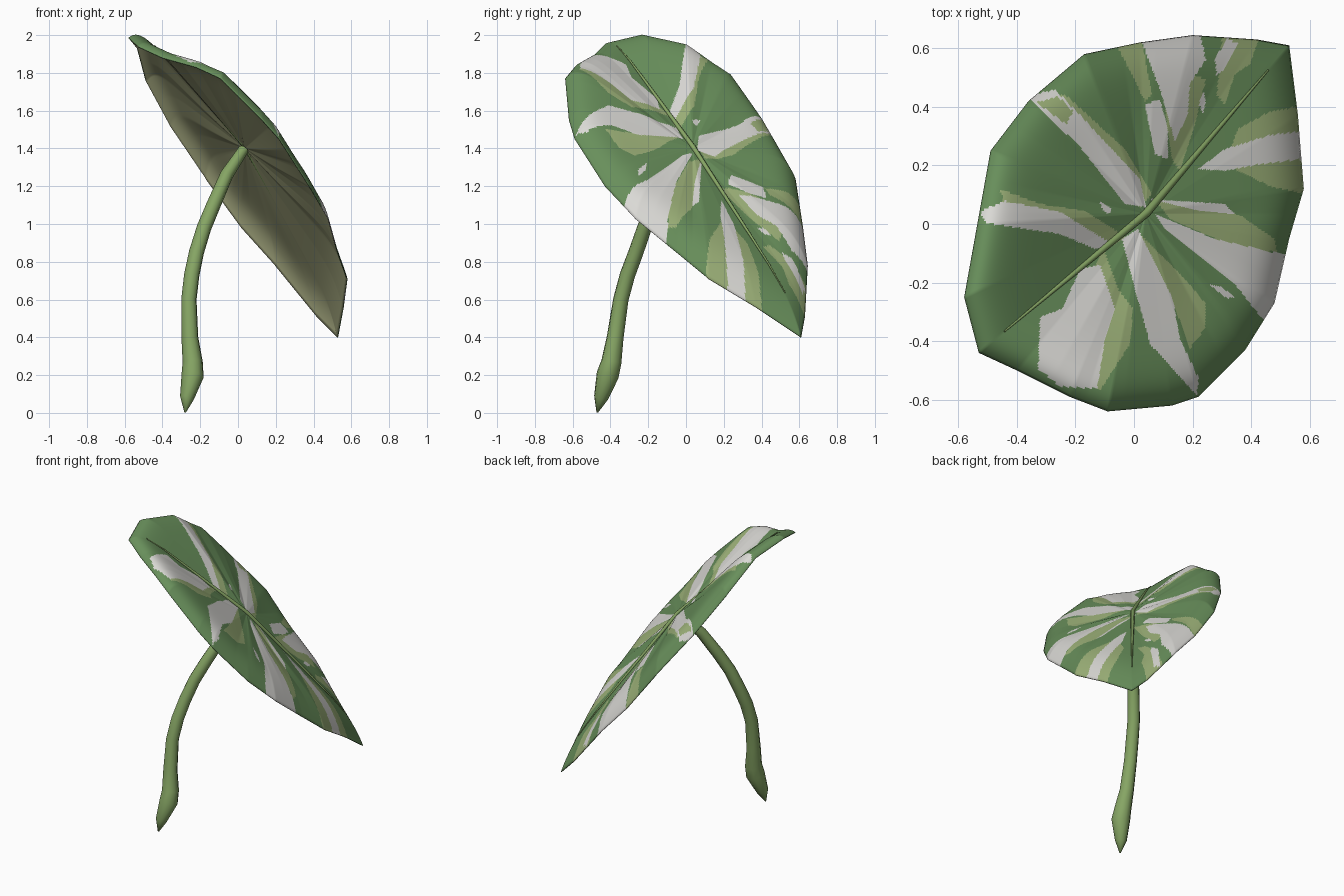
import bpy, bmesh, math
from mathutils import Vector


def material(name, rgb):
    m = bpy.data.materials.new(name)
    lin = [((c / 255 + 0.055) / 1.055) ** 2.4 for c in rgb]
    m.diffuse_color = (*lin, 1)
    return m


GREEN = material("leaf green", (104, 143, 91))
LIGHT = material("pale green", (157, 178, 121))
WHITE = material("cream white", (219, 218, 214))
UNDER = material("olive underside", (172, 176, 133))
STALK = material("stalk green", (134, 165, 100))


def finish(bm, name, mats, angle):
    me = bpy.data.meshes.new(name)
    bm.to_mesh(me)
    bm.free()
    for m in mats:
        me.materials.append(m)
    ob = bpy.data.objects.new(name, me)
    bpy.context.collection.objects.link(ob)
    bpy.ops.object.select_all(action='DESELECT')
    bpy.context.view_layer.objects.active = ob
    ob.select_set(True)
    bpy.ops.object.shade_smooth_by_angle(angle=math.radians(angle))
    return ob


def tube(name, path, mat, sides):
    """Sweep a round section along (x, y, z, radius) points."""
    bm = bmesh.new()
    pts = [Vector(p[:3]) for p in path]
    rings = []
    for i, p in enumerate(pts):
        d = (pts[min(i + 1, len(pts) - 1)] - pts[max(i - 1, 0)]).normalized()
        u = d.cross(Vector((1, -1, 0))).normalized()
        v = d.cross(u)
        angs = [2 * math.pi * k / sides for k in range(sides)]
        rings.append([bm.verts.new(p + path[i][3] * (u * math.cos(a) + v * math.sin(a)))
                      for a in angs])
    for a, b in zip(rings, rings[1:]):
        for k in range(sides):
            j = (k + 1) % sides
            bm.faces.new((a[k], a[j], b[j], b[k]))
    bm.faces.new(rings[0])
    bm.faces.new(rings[-1])
    bmesh.ops.recalc_face_normals(bm, faces=bm.faces[:])
    return finish(bm, name, [mat], 75)


# Leaf outline, counter-clockwise from the drooping tip
RIM = [Vector(p) for p in (
    (.53, .61, .40), (.42, .63, .51), (.20, .645, .78), (.02, .62, .98), (-.17, .58, 1.24),
    (-.36, .42, 1.52), (-.49, .25, 1.76), (-.535, 0, 1.93), (-.58, -.25, 1.985),
    (-.53, -.44, 1.94), (-.40, -.50, 1.88), (-.22, -.59, 1.83), (-.09, -.64, 1.77),
    (.13, -.62, 1.55), (.22, -.59, 1.45), (.38, -.43, 1.20), (.48, -.27, 1.03),
    (.53, -.05, .85), (.58, .12, .71), (.56, .37, .56))]
HUB = Vector((.04, .035, 1.405))
VEINS = [math.radians(a) for a in (135, 168, -108, -62, -37, 0, 62, 98)]


def surface(s, t):
    """Leaf point: s runs round the rim, t from hub (0) to rim (1)."""
    i = int(s) % len(RIM)
    rim = RIM[i].lerp(RIM[(i + 1) % len(RIM)], s % 1)
    p = HUB.lerp(rim, t)
    ang = math.atan2(rim.y - HUB.y, rim.x - HUB.x)
    near = min(abs(math.remainder(ang - v, 2 * math.pi)) for v in VEINS)
    dip = max(0, 1 - near / .2)
    p.z += .12 * t * (1 - t ** 10) - .012 * dip * math.sin(math.pi * t)
    return p


# Variegation patches, drawn in plan view in 1/293.5 units about the plan origin
patches = []


def patch(mat, *pts):
    poly = [((x - 1134) / 293.5, (225 - y) / 293.5) for x, y in pts]
    xs, ys = zip(*poly)
    patches.append((mat, poly, min(xs), max(xs), min(ys), max(ys)))


patch(1, (1040, 100), (1065, 95), (1125, 150), (1152, 195), (1140, 208), (1060, 125))
patch(2, (1028, 97), (1055, 90), (1082, 118), (1140, 180), (1146, 208), (1125, 205), (1080, 148))
patch(1, (1036, 103), (1058, 97), (1073, 112), (1066, 125))
patch(1, (1000, 190), (1040, 205), (1085, 212), (1126, 238), (1112, 247), (1005, 210))
patch(2, (980, 212), (1005, 202), (1060, 213), (1114, 246), (1095, 250), (1060, 235), (985, 224))
patch(2, (1100, 202), (1112, 210), (1108, 216), (1101, 208))
patch(1, (1095, 268), (1103, 248), (1118, 290), (1133, 310), (1130, 345), (1100, 392), (1085, 385))
patch(2, (1040, 318), (1062, 310), (1080, 270), (1100, 266), (1115, 310), (1105, 340),
      (1097, 390), (1060, 388), (1038, 370))
patch(1, (1140, 235), (1185, 280), (1206, 305), (1205, 330), (1190, 350), (1172, 300))
patch(2, (1122, 240), (1138, 230), (1173, 300), (1180, 340), (1199, 380), (1197, 397),
      (1150, 345), (1135, 290))
patch(2, (1208, 285), (1220, 287), (1235, 298), (1228, 300))
patch(1, (1155, 200), (1200, 206), (1240, 216), (1275, 240), (1277, 253), (1235, 248), (1170, 220))
patch(2, (1155, 215), (1215, 240), (1290, 257), (1283, 295), (1264, 322), (1235, 285), (1165, 230))
patch(2, (1150, 200), (1180, 202), (1225, 205), (1235, 215), (1200, 212))
patch(1, (1238, 130), (1270, 112), (1300, 107), (1305, 195), (1270, 187), (1225, 165))
patch(2, (1198, 170), (1225, 150), (1270, 136), (1302, 132), (1303, 160), (1260, 165), (1225, 172))
patch(1, (1118, 48), (1142, 42), (1152, 95), (1145, 102))
patch(1, (1165, 110), (1190, 75), (1206, 80), (1195, 125), (1180, 172), (1172, 160))
patch(2, (1142, 43), (1165, 36), (1200, 34), (1206, 60), (1190, 85), (1188, 115), (1175, 142),
      (1160, 90))
patch(2, (1145, 105), (1160, 100), (1168, 130), (1168, 160), (1155, 155))
patch(1, (1222, 38), (1259, 40), (1250, 65), (1235, 75), (1225, 105), (1217, 95))
patch(2, (1215, 60), (1228, 38), (1238, 45), (1225, 70), (1217, 76))
patch(2, (1203, 92), (1206, 100), (1203, 115), (1199, 105))


def inside(x, y, poly):
    hit = False
    for (x1, y1), (x2, y2) in zip(poly, poly[1:] + poly[:1]):
        if (y1 > y) != (y2 > y) and x < x1 + (y - y1) * (x2 - x1) / (y2 - y1):
            hit = not hit
    return hit


# Leaf blade: polar grid, coloured by patch, with an underside from solidify
STEP, RINGS = 28, 80
n = len(RIM) * STEP
bm = bmesh.new()
hub = bm.verts.new(HUB)
grid = [[bm.verts.new(surface(k / STEP, r / RINGS)) for k in range(n)]
        for r in range(1, RINGS + 1)]
for k in range(n):
    j = (k + 1) % n
    bm.faces.new((hub, grid[0][k], grid[0][j]))
    for a, b in zip(grid, grid[1:]):
        bm.faces.new((a[k], b[k], b[j], a[j]))
for f in bm.faces:
    c = f.calc_center_median()
    for mat, poly, x0, x1, y0, y1 in patches:
        if x0 < c.x < x1 and y0 < c.y < y1 and inside(c.x, c.y, poly):
            f.material_index = mat
leaf = finish(bm, "leaf_blade", [GREEN, LIGHT, WHITE, UNDER], 40)
sol = leaf.modifiers.new("underside", 'SOLIDIFY')
sol.thickness = .006
sol.offset = -1
sol.material_offset = 3
sol.material_offset_rim = 0


# Midrib lying on the blade from the upper lobe towards the tip
def rib_point(s, t):
    return (*(surface(s, t) + Vector((.002, .002, .003))), .014 - .013 * t)


rib = [rib_point(9, t) for t in (.85, .7, .55, .4, .25, .12)]
rib += [rib_point(0, t) for t in (0, .12, .25, .4, .55, .7, .85)]
tube("midrib", rib, STALK, 8)

# Curved stalk with swollen, pointed base
tube("stalk", [
    (-.28, -.47, .002, .004), (-.27, -.45, .08, .038), (-.24, -.415, .2, .06),
    (-.24, -.395, .27, .054), (-.255, -.375, .4, .045), (-.26, -.345, .6, .041),
    (-.245, -.31, .73, .041), (-.22, -.265, .85, .04), (-.18, -.22, .98, .039),
    (-.13, -.165, 1.1, .038), (-.06, -.08, 1.26, .035), (.03, .02, 1.395, .028)], STALK, 10)
